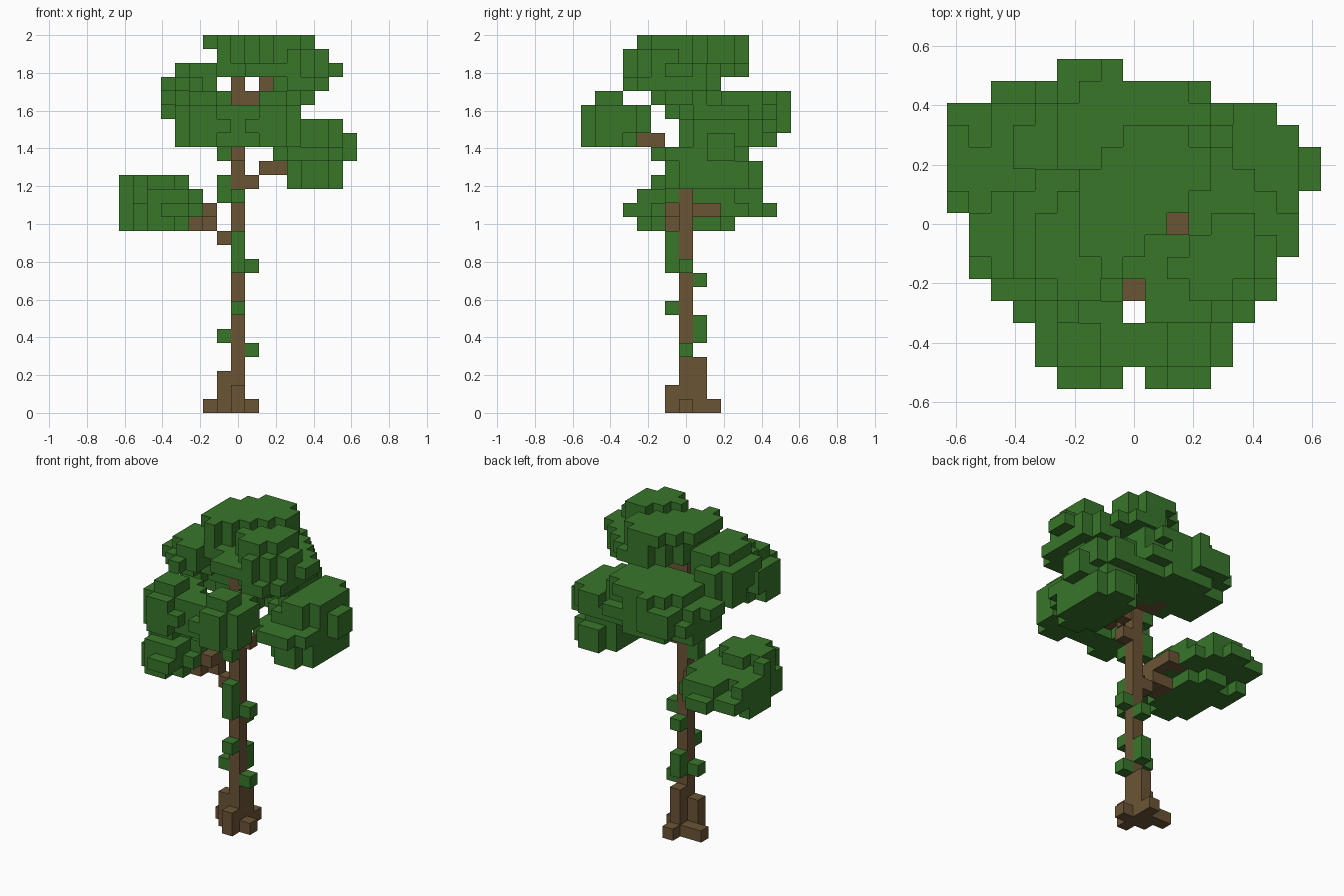
import bpy
import bmesh
from mathutils import Vector

cube = bpy.data.objects.get("Cube")
if cube:
    bpy.data.objects.remove(cube, do_unlink=True)

V = 2 / 27          # block size


def material(name, rgb):
    m = bpy.data.materials.new(name)
    m.use_nodes = True
    m.diffuse_color = (*rgb, 1)
    bsdf = m.node_tree.nodes["Principled BSDF"]
    bsdf.inputs["Base Color"].default_value = (*rgb, 1)
    bsdf.inputs["Roughness"].default_value = 0.9
    return m


GREEN = material("leaf green", (0.040, 0.182, 0.023))
BROWN = material("bark brown", (0.146, 0.089, 0.036))
taken = {}          # block cell -> owning part


def claim(part, cells):
    for c in cells:
        taken.setdefault(c, part)


def column(x, y, low, high):
    return [(x, y, z) for z in range(low, high + 1)]


def slab(z, x0, x1, y0, y1):
    """Rounded one-block-thick layer filling the given cell range."""
    cx, cy = (x0 + x1) / 2, (y0 + y1) / 2
    rx, ry = (x1 - x0) / 2 + 0.38, (y1 - y0) / 2 + 0.38
    return [(x, y, z) for x in range(x0, x1 + 1) for y in range(y0, y1 + 1)
            if abs((x - cx) / rx) ** 2.4 + abs((y - cy) / ry) ** 2.4 <= 1]


def clump(part, low, layers, sums=(-20, 20), diffs=(-20, 20)):
    """Stack of rounded layers from level low, trimmed along the diagonals."""
    for i, discs in enumerate(layers):
        for d in discs:
            claim(part, [c for c in slab(low + i, *d)
                         if sums[0] <= c[0] + c[1] <= sums[1]
                         and diffs[0] <= c[0] - c[1] <= diffs[1]])


# Trunk, roots and branches
claim("trunk", column(0, 0, 0, 23))
claim("roots", column(-1, 0, 0, 2) + column(0, -1, 0, 1) + column(0, 1, 0, 3)
      + [(-2, 1, 0), (1, 0, 0), (0, 2, 0), (-1, 1, 0)])
claim("low_branch", [(-1, 0, 12), (-2, 0, 13), (-3, 0, 13), (-3, -1, 13)]
      + [(-2, y, 14) for y in range(-1, 3)] + [(-3, 2, 14)])
claim("side_branch", [(1, 0, 16), (2, 1, 17), (3, 1, 17)])
claim("front_branch", [(0, -1, 18), (0, -2, 19), (0, -3, 19)])
claim("back_branch", [(0, 1, 19), (-1, 2, 19), (-1, 1, 19)])
claim("top_branch", [(1, 0, 22)] + column(2, 0, 23, 25))

# Leaves climbing the trunk
claim("trunk_leaves", column(0, -1, 10, 12) + column(0, 1, 5, 6)
      + column(-1, 0, 15, 16)
      + [(1, 0, 10), (0, 1, 9), (0, -1, 7), (-1, 0, 5), (1, 0, 4),
         (0, -1, 15), (-1, 0, 18)])

# Leaf clumps, one list of discs per level
clump("low_leaves", 13, [
    [(-7, -4, -3, 3), (-8, -8, 1, 3)],
    [(-7, -3, -4, 6), (-8, -8, 1, 5), (-7, -7, 1, 5), (-6, -5, 6, 6)],
    [(-7, -3, -3, 5), (-8, -8, 1, 4)],
    [(-7, -4, -2, 1), (-8, -8, 1, 1)]], sums=(-9, 1))
clump("side_leaves", 16, [
    [(4, 7, -1, 5)],
    [(4, 7, -1, 5)],
    [(3, 7, -2, 4), (8, 8, 2, 3)],
    [(3, 7, 0, 5), (8, 8, 2, 3)],
    [(4, 7, 0, 5)]], sums=(2, 11))
clump("back_leaves", 19, [
    [(-4, 3, 1, 6)],
    [(-4, 3, 1, 6), (-4, 3, 6, 6), (-3, -1, 7, 7)],
    [(-5, 3, 0, 6), (-3, -1, 7, 7), (0, 4, 0, 5)],
    [(-3, 3, 2, 6), (-1, -1, 7, 7)]], sums=(-2, 9))
for s in (-1, 1):       # twin front lobes
    def lobe(a, b, y0, y1):
        return (min(s * a, s * b), max(s * a, s * b), y0, y1)
    clump("front_leaves", 19, [
        [lobe(1, 4, -7, -4)],
        [lobe(1, 4, -7, -3), lobe(1, 1, -7, -3)],
        [lobe(1, 4, -7, -3)],
        [lobe(2, 3, -6, -5)]])
clump("front_leaves", 19, [[(0, 0, -6, -5)]] * 3)
clump("left_leaves", 21, [
    [(-5, -2, -1, 2)],
    [(-5, -2, -2, 2)],
    [(-5, -2, -4, 2)],
    [(-4, -1, -3, 1)]], sums=(-7, 20))

# Crown: a shared base under two lobes split by a diagonal gap
clump("top_leaves", 22, [
    [(3, 5, -2, 1)],
    [(3, 6, -4, 2)],
    [(-1, 7, -3, 4), (1, 4, -4, -4)]], sums=(-3, 7))
clump("top_leaves", 25, [[(-1, 5, -4, 4)], [(-2, 5, -3, 4)]],
      sums=(-3, 6), diffs=(-5, 1))
clump("top_leaves", 25, [[(1, 6, -3, 2), (1, 4, -4, -4)], [(2, 5, -3, 1)]],
      sums=(0, 5), diffs=(4, 9))

# Build each part from the outer faces of its blocks
SIDES = [Vector(d) for d in ((1, 0, 0), (-1, 0, 0), (0, 1, 0),
                             (0, -1, 0), (0, 0, 1), (0, 0, -1))]
for part in sorted(set(taken.values())):
    bm = bmesh.new()
    for cell in [c for c, p in taken.items() if p == part]:
        centre = Vector(cell) + Vector((0, 0, 0.5))
        for n in SIDES:
            if tuple(int(a + b) for a, b in zip(cell, n)) in taken:
                continue
            u = Vector((n.y, n.z, n.x))
            w = n.cross(u)
            corners = [centre + (n + a * u + b * w) / 2
                       for a, b in ((-1, -1), (1, -1), (1, 1), (-1, 1))]
            bm.faces.new([bm.verts.new(c * V) for c in corners])
    bmesh.ops.remove_doubles(bm, verts=bm.verts, dist=V / 100)
    mesh = bpy.data.meshes.new(part)
    bm.to_mesh(mesh)
    bm.free()
    mesh.materials.append(GREEN if "leaves" in part else BROWN)
    bpy.context.scene.collection.objects.link(bpy.data.objects.new(part, mesh))
